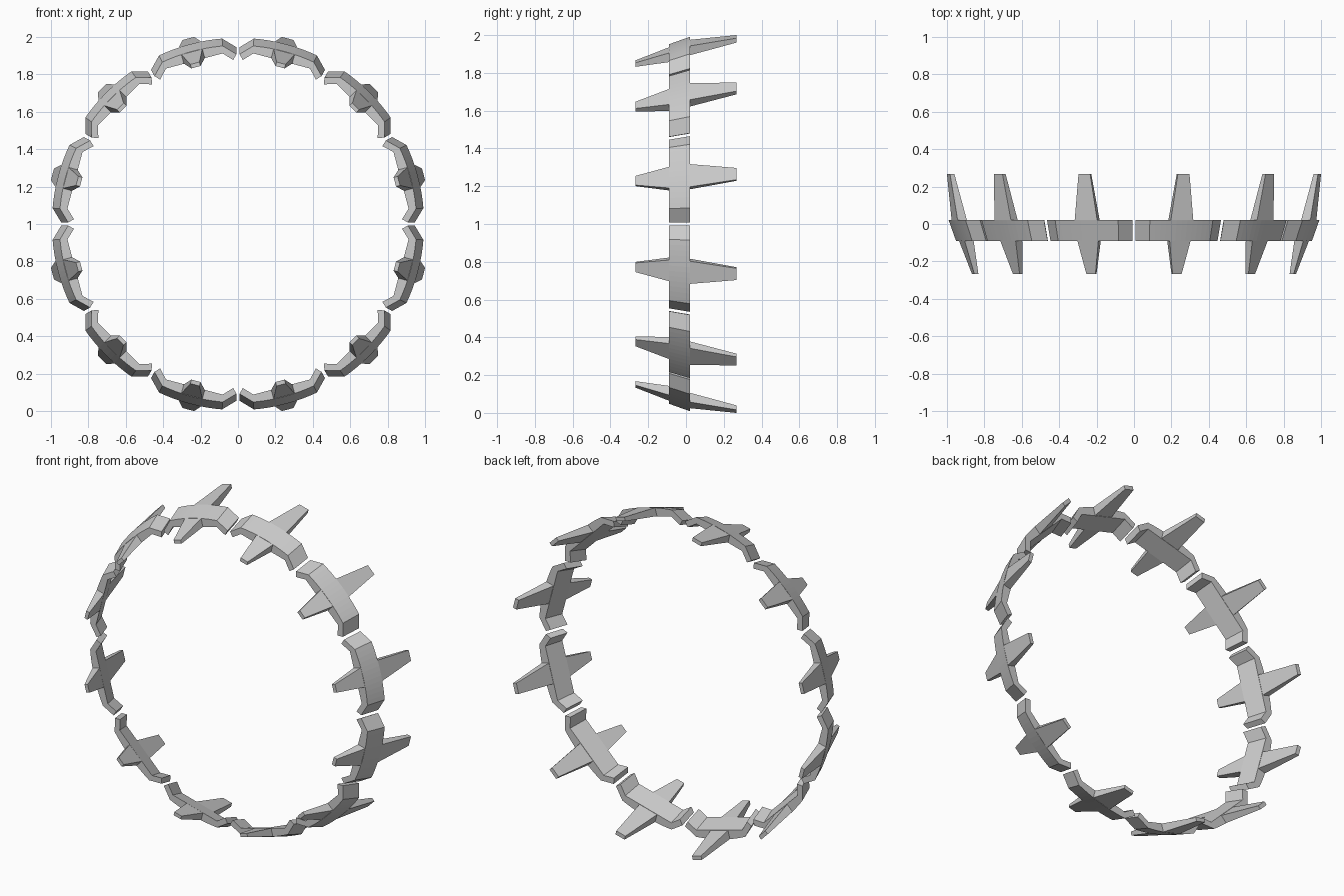
import bpy, bmesh, math
from mathutils import Matrix

if "Cube" in bpy.data.objects:
    bpy.data.objects.remove(bpy.data.objects["Cube"])

BACK, FRONT, TAPER = 0.022, -0.09, 0.96

# half-profile pieces of one segment: (tangent, radius) with bent-down ends
R, A, N = 0.995, math.radians(10.1), 12
arc = [(R * math.sin(-A + 2 * A * i / N), R * math.cos(-A + 2 * A * i / N)) for i in range(N + 1)]
profile = [(-0.236, 0.916)] + arc + [(0.236, 0.916), (0.211, 0.889), (0.163, 0.94),
                                     (-0.163, 0.94), (-0.211, 0.889)]


def loft(bm, near, far, cap_near=True):
    """Skin two matching loops and close the ends."""
    a = [bm.verts.new(p) for p in near]
    b = [bm.verts.new(p) for p in far]
    n = len(a)
    for i in range(n):
        j = (i + 1) % n
        bm.faces.new((a[i], a[j], b[j], b[i]))
    if cap_near:
        bm.faces.new(a)
    bm.faces.new(b)


def section(y, half, outer, inner):
    return [(-half, y, outer), (half, y, outer), (half, y, inner), (-half, y, inner)]


bm = bmesh.new()
# conical curved band
loft(bm, [(t, BACK, r) for t, r in profile],
     [(t * TAPER, FRONT, r * TAPER) for t, r in profile])
# back prong, flaring outward
loft(bm, section(BACK, 0.062, 0.993, 0.942), section(0.268, 0.032, 1.027, 1.003), False)
# front prong, leaning inward
loft(bm, section(FRONT, 0.058, 0.953, 0.903), section(-0.268, 0.025, 0.89, 0.868), False)
bmesh.ops.recalc_face_normals(bm, faces=bm.faces)
mesh = bpy.data.meshes.new("ring_segment")
bm.to_mesh(mesh)
bm.free()

# twelve segments around the y axis
for k in range(12):
    ob = bpy.data.objects.new(f"ring_segment_{k + 1}", mesh)
    ob.matrix_world = Matrix.Translation((0, 0, 1)) @ Matrix.Rotation(math.radians(15 + 30 * k), 4, 'Y')
    bpy.context.collection.objects.link(ob)
